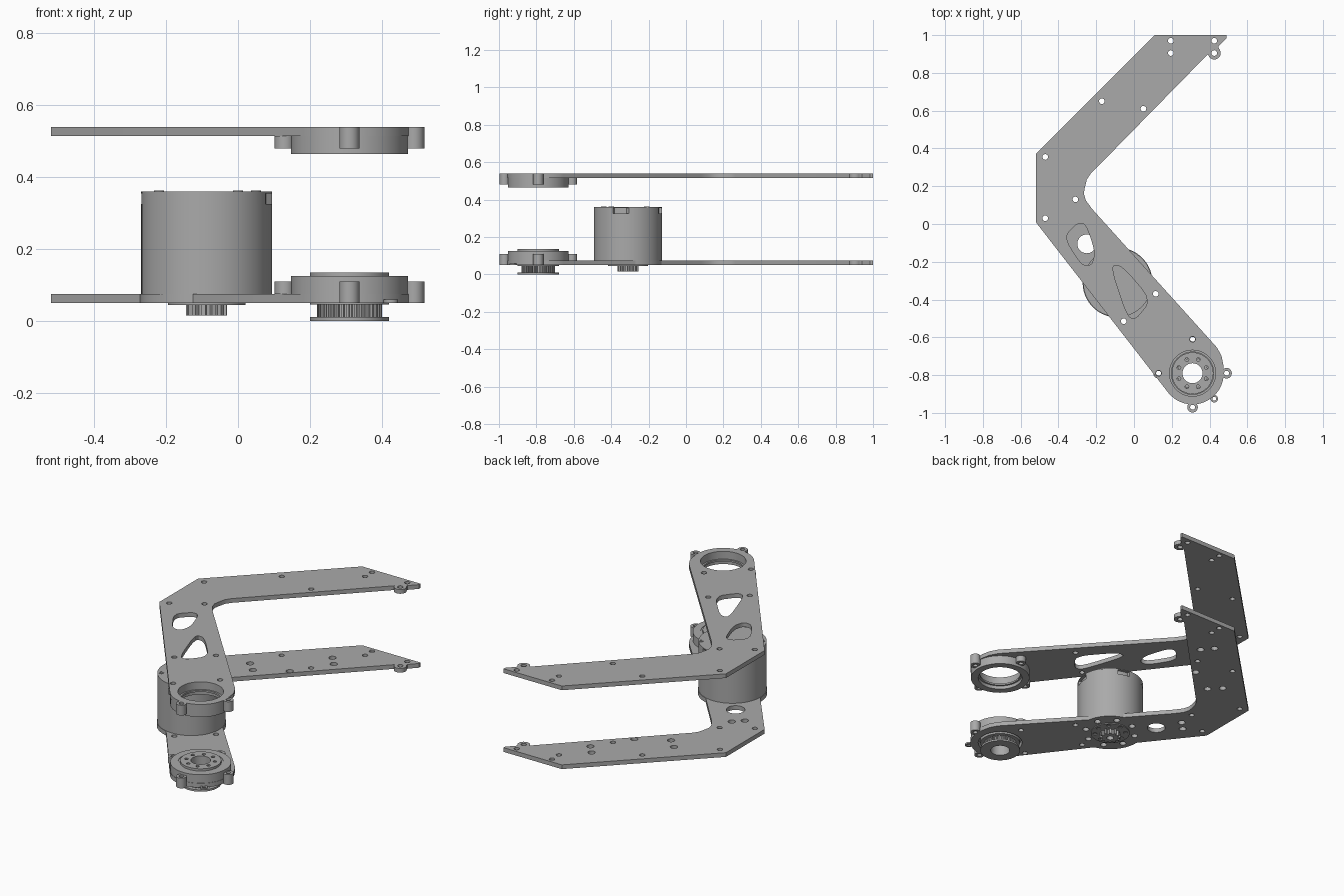
import bpy, bmesh
from math import radians, cos, sin, pi

if "Cube" in bpy.data.objects:
    bpy.data.objects.remove(bpy.data.objects["Cube"])

def material(name, v):
    m = bpy.data.materials.new(name)
    m.diffuse_color = (v, v, v, 1)
    m.use_nodes = True
    m.node_tree.nodes["Principled BSDF"].inputs["Base Color"].default_value = m.diffuse_color
    return m

GREY = material("machined grey", 0.40)
HUB = (0.31, -0.79)
MOTOR = (-0.087, -0.31)

def arc(c, r, a0, a1, n=16):
    return [(c[0] + r * cos(radians(a0 + (a1 - a0) * i / n)),
             c[1] + r * sin(radians(a0 + (a1 - a0) * i / n))) for i in range(n + 1)]

def circle(c, r, n=24):
    return arc(c, r, 0, 360, n)[:-1]

def around(c, r, n, start=0):
    return [arc(c, r, start + 360 * i / n, 0, 1)[0] for i in range(n)]

def soften(pts, times=2):
    # round the corners of a closed loop by corner cutting
    for _ in range(times):
        out = []
        for i, p in enumerate(pts):
            q = pts[(i + 1) % len(pts)]
            for t in (0.2, 0.8):
                out.append((p[0] + (q[0] - p[0]) * t, p[1] + (q[1] - p[1]) * t))
        pts = out
    return pts

def gear(c, r_out, r_in, teeth):
    pts = []
    for i in range(teeth):
        for f, r in ((0, r_in), (0.4, r_in), (0.5, r_out), (0.9, r_out)):
            a = 2 * pi * (i + f) / teeth
            pts.append((c[0] + r * cos(a), c[1] + r * sin(a)))
    return pts

def slab(name, z0, z1, outline, holes=()):
    # flat outline with holes, extruded from z0 to z1
    bm = bmesh.new()
    for loop in [outline, *holes]:
        vs = [bm.verts.new((x, y, z0)) for x, y in loop]
        for i, v in enumerate(vs):
            bm.edges.new((v, vs[(i + 1) % len(vs)]))
    bmesh.ops.triangle_fill(bm, use_beauty=True, use_dissolve=False, edges=bm.edges[:])
    ext = bmesh.ops.extrude_face_region(bm, geom=bm.faces[:])
    top = [g for g in ext["geom"] if isinstance(g, bmesh.types.BMVert)]
    bmesh.ops.translate(bm, vec=(0, 0, z1 - z0), verts=top)
    bmesh.ops.recalc_face_normals(bm, faces=bm.faces[:])
    me = bpy.data.meshes.new(name)
    bm.to_mesh(me)
    bm.free()
    me.materials.append(GREY)
    ob = bpy.data.objects.new(name, me)
    bpy.context.collection.objects.link(ob)
    bpy.ops.object.select_all(action='DESELECT')
    ob.select_set(True)
    bpy.context.view_layer.objects.active = ob
    bpy.ops.object.shade_smooth_by_angle(angle=radians(30))
    return ob

# Bent arm outline, shared by both plates
end = [(0.11, 1.0), (0.49, 1.0), (0.49, 0.985), (0.447, 0.94)]
end += arc((0.425, 0.905), 0.034, 45, -170)
inner = [(-0.23, 0.265), (-0.25, 0.235), (-0.262, 0.185), (-0.265, 0.16), (-0.255, 0.125), (-0.222, 0.08)]
hub_end = [(0.44, -0.655), (0.464, -0.70), (0.474, -0.75)] + arc(HUB, 0.165, 5, -142, 28)
corner = [(-0.52, 0.01), (-0.52, 0.37)]
top_outline = end + inner + hub_end + corner
bottom_outline = end + inner + arc(MOTOR, 0.185, 74, 10.5) + hub_end + arc(MOTOR, 0.185, 258, 178) + corner

bolts = [(0.195, 0.97), (0.195, 0.905), (0.425, 0.97), (0.425, 0.905), (-0.17, 0.65), (0.05, 0.61),
         (-0.47, 0.355), (-0.47, 0.03), (-0.31, 0.13), (0.115, -0.37), (-0.055, -0.515),
         (0.31, -0.61), (0.13, -0.79)]
bolt_holes = [circle(p, 0.015, 16) for p in bolts]
bore = circle(HUB, 0.122, 48)

# Top plate with two lightening cutouts
windows = [soften([(-0.37, -0.07), (-0.30, 0.005), (-0.255, 0.0), (-0.205, -0.15), (-0.225, -0.22), (-0.28, -0.215)]),
           soften([(-0.125, -0.22), (-0.065, -0.22), (0.09, -0.40), (0.01, -0.505), (-0.035, -0.49)])]
slab("top_plate", 0.515, 0.54, top_outline, bolt_holes + windows + [bore])

# Bottom plate with wiring holes and motor mounting holes
extra = [circle(p, 0.02, 16) for p in ((0.12, 0.72), (0.07, 0.78), (-0.19, 0.41), (-0.25, 0.47), (-0.02, 0.51),
                                       (-0.32, 0.03), (-0.37, -0.02))]
extra += [circle((-0.25, -0.105), 0.05, 32)]
extra += [circle(p, 0.018, 16) for p in around(MOTOR, 0.14, 8, 20)]
slab("bottom_plate", 0.05, 0.075, bottom_outline, bolt_holes + extra + [bore])

# Bearing housings with their screw lugs, one under the top plate and one over the bottom plate
for side, ring, inner_lug, outer_lug in (("top", (0.465, 0.515), (0.48, 0.515), (0.48, 0.54)),
                                         ("bottom", (0.075, 0.125), (0.075, 0.11), (0.05, 0.11))):
    slab(side + "_bearing_housing", *ring, circle(HUB, 0.163, 64), [bore])
    for i, p in enumerate(around(HUB, 0.18, 4)):
        z = outer_lug if i in (0, 3) else inner_lug
        slab(f"{side}_housing_lug_{i}", *z, circle(p, 0.028), [circle(p, 0.013, 16)])
slab("top_bearing_lip", 0.485, 0.495, circle(HUB, 0.124, 48), [circle(HUB, 0.112, 48)])
slab("bottom_bearing_ring", 0.08, 0.122, circle(HUB, 0.124, 48), [circle(HUB, 0.108, 48)])
slab("bottom_stop_lug", 0.05, 0.06, circle((0.425, -0.925), 0.02), [circle((0.425, -0.925), 0.01, 12)])

# Hub shaft and toothed pulley
shaft_hole = circle(HUB, 0.053, 32)
slab("hub_shaft", 0.046, 0.135, circle(HUB, 0.11, 48),
     [shaft_hole] + [circle(p, 0.01, 12) for p in around(HUB, 0.078, 8, 22.5)])
slab("pulley_teeth", 0.01, 0.046, gear(HUB, 0.09, 0.081, 36), [shaft_hole])
slab("pulley_flange", 0.0, 0.011, circle(HUB, 0.11, 48), [shaft_hole])

# Motor can with two notches near its top
slab("motor_body", 0.075, 0.325, circle(MOTOR, 0.182, 72))
notched = (arc(MOTOR, 0.182, 2, 64) + arc(MOTOR, 0.165, 64, 86, 6) +
           arc(MOTOR, 0.182, 86, 334, 48) + arc(MOTOR, 0.165, 334, 362, 6)[:-1])
slab("motor_notched_rim", 0.325, 0.355, notched)
slab("motor_lid", 0.355, 0.36, circle(MOTOR, 0.182, 72))
for i, p in enumerate([(0.05, -0.21), (-0.22, -0.40), (0.0, -0.44)]):
    slab(f"motor_screw_{i}", 0.355, 0.363, circle(p, 0.014, 16), [circle(p, 0.007, 6)])

# Motor boss and pinion under the plate
slab("motor_boss", 0.045, 0.08, circle(MOTOR, 0.108, 48), [circle(p, 0.012, 12) for p in around(MOTOR, 0.085, 8)])
slab("pinion", 0.015, 0.046, gear(MOTOR, 0.057, 0.044, 12), [circle(MOTOR, 0.02)])
